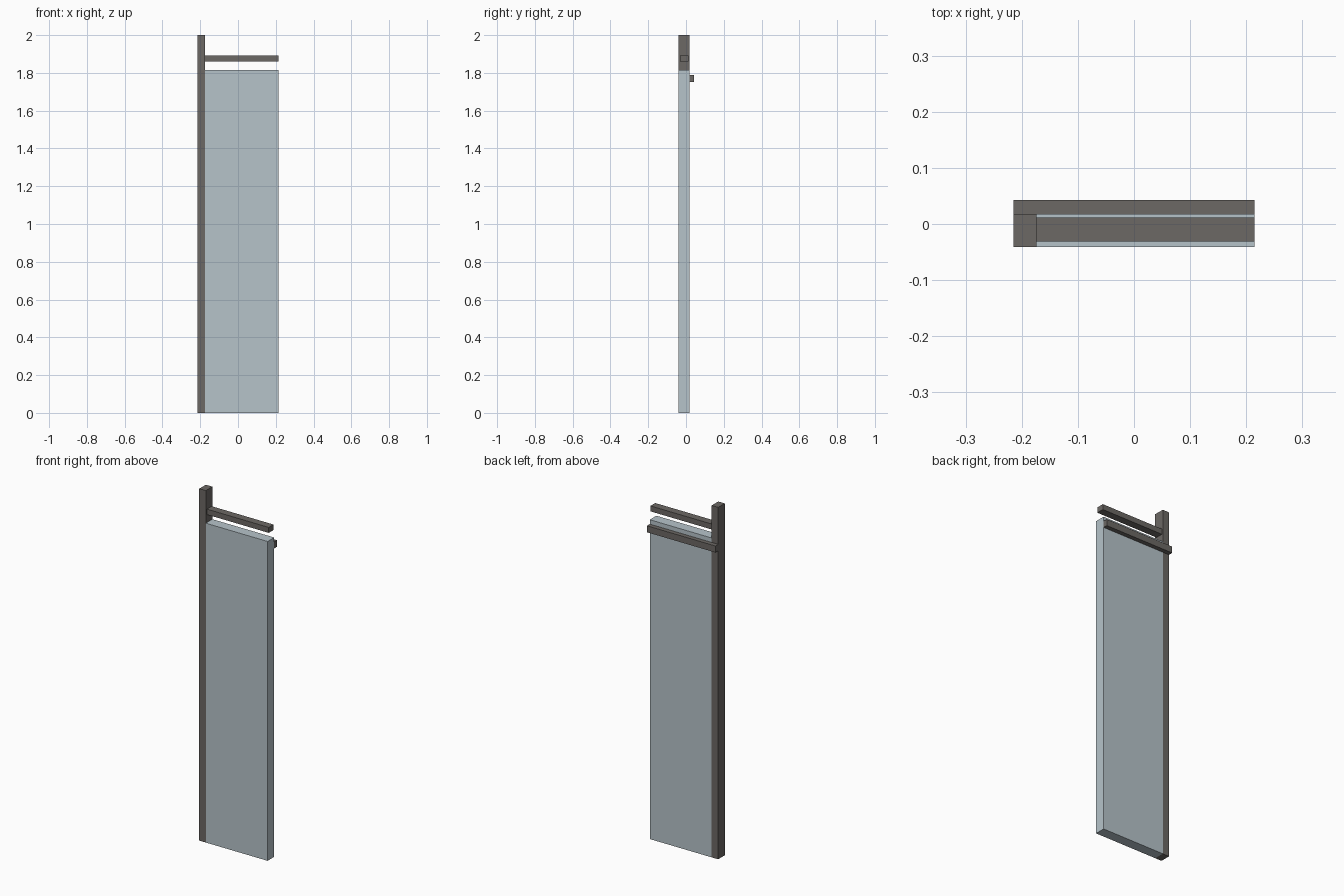
import bpy
import bmesh
from mathutils import Vector

if "Cube" in bpy.data.objects:
    bpy.data.objects.remove(bpy.data.objects["Cube"])


def material(name, rgb):
    m = bpy.data.materials.new(name)
    m.diffuse_color = (*rgb, 1.0)
    m.use_nodes = True
    m.node_tree.nodes["Principled BSDF"].inputs["Base Color"].default_value = m.diffuse_color
    return m


pale = material("pale blue grey", (0.47, 0.55, 0.59))
dark = material("dark warm grey", (0.15, 0.138, 0.128))


def box(name, x, y, z, mat):
    """Axis-aligned box given by its (min, max) extent on each axis."""
    lo, hi = (Vector(c) for c in zip(x, y, z))
    bm = bmesh.new()
    bmesh.ops.create_cube(bm, size=1.0)
    for v in bm.verts:
        v.co = (lo + hi) / 2 + v.co * (hi - lo)
    mesh = bpy.data.meshes.new(name)
    bm.to_mesh(mesh)
    bm.free()
    mesh.materials.append(mat)
    obj = bpy.data.objects.new(name, mesh)
    bpy.context.collection.objects.link(obj)
    return obj


LEFT, JOINT, RIGHT = -0.215, -0.174, 0.215
FRONT, SPLIT, BACK = -0.041, 0.006, 0.018
PANEL_TOP = 1.815

# Full-height post on the left
box("post", (LEFT, JOINT), (FRONT, BACK), (0, 2), dark)

# Two-layer wall panel beside the post
box("front_panel", (JOINT, RIGHT), (FRONT, SPLIT), (0, PANEL_TOP), pale)
box("back_panel", (JOINT, RIGHT), (SPLIT, BACK), (0, PANEL_TOP), pale)

# Rail floating above the panel
box("top_rail", (JOINT, RIGHT), (-0.031, 0.012), (1.86, 1.891), dark)

# Batten across the back of post and panel
box("back_rail", (LEFT, RIGHT), (BACK, 0.043), (1.753, 1.79), dark)
